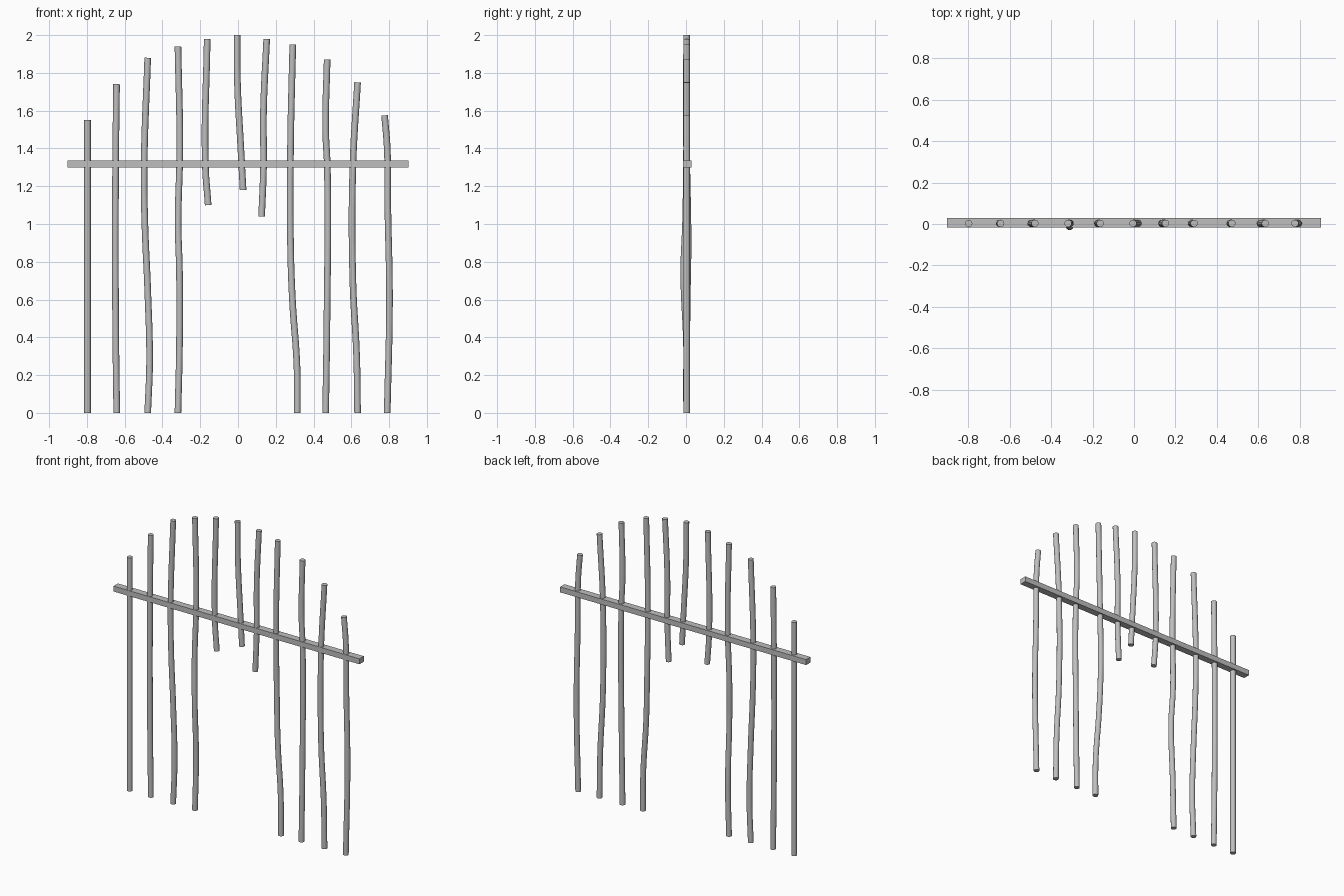
import bpy

cube = bpy.data.objects.get("Cube")
if cube:
    bpy.data.objects.remove(cube, do_unlink=True)

ROD_RADIUS = 0.0175
ROD_Y = 0.003

grey = bpy.data.materials.new("plain grey")
grey.use_nodes = True
colour = (0.52, 0.52, 0.52, 1)
grey.diffuse_color = colour
grey.node_tree.nodes["Principled BSDF"].inputs["Base Color"].default_value = colour


def make_rod(name, path, bow=0, bow_height=0.75):
    """Sweep a round section along a gently wandering path of (x, z) points."""
    curve = bpy.data.curves.new(name + "_path", "CURVE")
    curve.dimensions = "3D"
    curve.bevel_depth = ROD_RADIUS
    curve.bevel_resolution = 6
    curve.resolution_u = 6
    curve.use_fill_caps = True
    spline = curve.splines.new("BEZIER")
    spline.bezier_points.add(len(path) - 1)
    for point, (x, z) in zip(spline.bezier_points, path):
        # forward or backward bow fades away from its centre
        fade = max(0, 1 - abs(z - bow_height) / 0.4)
        point.co = (x, ROD_Y + bow * fade, z)
        point.handle_left_type = point.handle_right_type = "AUTO"
    helper = bpy.data.objects.new(name + "_helper", curve)
    bpy.context.collection.objects.link(helper)
    bpy.context.view_layer.update()
    depsgraph = bpy.context.evaluated_depsgraph_get()
    mesh = bpy.data.meshes.new_from_object(helper.evaluated_get(depsgraph))
    bpy.data.objects.remove(helper, do_unlink=True)
    rod = bpy.data.objects.new(name, mesh)
    bpy.context.collection.objects.link(rod)
    mesh.materials.clear()
    mesh.materials.append(grey)
    # round sides smooth, end caps sharp
    bpy.ops.object.select_all(action="DESELECT")
    rod.select_set(True)
    bpy.context.view_layer.objects.active = rod
    bpy.ops.object.shade_smooth_by_angle()


# Long rods on the right side, standing on the ground
make_rod("right_outer_rod", [(-.797, 0), (-.797, 1.55)])
make_rod("right_second_rod", [(-.642, 0), (-.648, .5), (-.648, 1.3), (-.643, 1.74)])
make_rod("right_third_rod", [(-.478, 0), (-.468, .27), (-.478, .65), (-.493, 1), (-.497, 1.3), (-.478, 1.88)])
make_rod("right_inner_rod", [(-.318, 0), (-.31, .35), (-.31, .75), (-.317, 1), (-.308, 1.4), (-.318, 1.94)],
         bow=-0.015)

# Short rods hanging over the opening
make_rod("right_short_rod", [(-.158, 1.1), (-.173, 1.32), (-.163, 1.98)])
make_rod("middle_short_rod", [(.027, 1.18), (.015, 1.4), (-.003, 1.75), (-.005, 2)])
make_rod("left_short_rod", [(.125, 1.04), (.135, 1.3), (.135, 1.6), (.152, 1.98)])

# Long rods on the left side
make_rod("left_inner_rod", [(.314, 0), (.312, .25), (.288, .6), (.278, .9), (.278, 1.4), (.29, 1.95)],
         bow=0.009, bow_height=0.85)
make_rod("left_third_rod", [(.464, 0), (.471, .5), (.473, 1.3), (.464, 1.5), (.472, 1.87)])
make_rod("left_second_rod", [(.633, 0), (.628, .3), (.608, .7), (.608, 1.3), (.633, 1.75)])
make_rod("left_outer_rod", [(.79, 0), (.802, .6), (.793, 1.1), (.79, 1.4), (.776, 1.575)])

# Horizontal crossbar threaded by every rod
bpy.ops.mesh.primitive_cube_add(size=1, location=(0, 0.007, 1.317))
bar = bpy.context.object
bar.name = "crossbar"
bar.scale = (1.806, 0.046, 0.036)
bpy.ops.object.transform_apply(location=False, rotation=False, scale=True)
bar.data.materials.append(grey)
